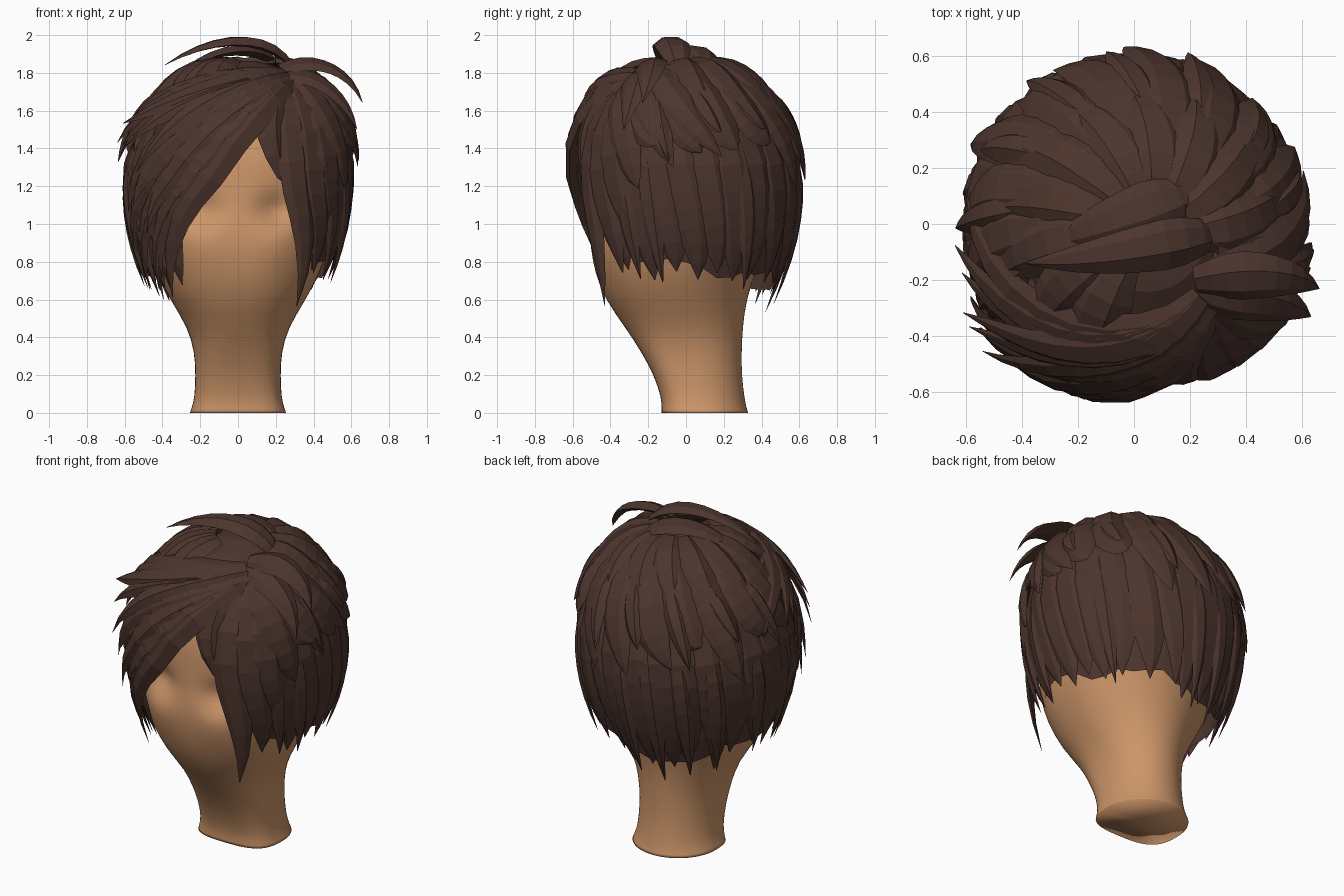
import bpy, bmesh, math, random
from mathutils import Vector

random.seed(4)
old = bpy.data.objects.get("Cube")
if old:
    bpy.data.objects.remove(old)


def material(name, rgb):
    m = bpy.data.materials.new(name)
    m.use_nodes = True
    m.diffuse_color = (*rgb, 1)
    bsdf = next(n for n in m.node_tree.nodes if n.type == 'BSDF_PRINCIPLED')
    bsdf.inputs["Base Color"].default_value = (*rgb, 1)
    bsdf.inputs["Roughness"].default_value = 0.8
    return m


HAIR = material("dark brown hair", (0.074, 0.036, 0.027))
SKIN = material("tan skin", (0.6, 0.3, 0.14))


def finish(bm, name, mat, smooth=False):
    bmesh.ops.recalc_face_normals(bm, faces=bm.faces)
    for f in bm.faces:
        f.smooth = smooth
    mesh = bpy.data.meshes.new(name)
    bm.to_mesh(mesh)
    bm.free()
    mesh.materials.append(mat)
    ob = bpy.data.objects.new(name, mesh)
    bpy.context.collection.objects.link(ob)
    return ob


def bridge(bm, a, b, closed=True):
    n = len(a)
    for i in range(n if closed else n - 1):
        j = (i + 1) % n
        bm.faces.new((a[i], a[j], b[j], b[i]))


def scalp(az, s, off=0.0):
    """Point over the scalp: s 0 = crown, 1 = widest level, 2 = hem."""
    a = math.radians(az)
    if s < 1:
        t = s * math.pi / 2
        r, z, shift = 0.575 * math.sin(t), 1.25 + 0.63 * math.cos(t), math.cos(t)
        lift = off * math.cos(t)
        r += off * math.sin(t)
    else:
        u = s - 1
        r, z, shift, lift = 0.575 * (1 - 0.18 * u * u) + off, 1.25 - 0.6 * u, 0, 0
    return Vector((r * math.cos(a) + 0.05 * shift,
                   r * math.sin(a) - 0.03 * shift, z + lift))


def bezier(pts, t):
    pts = [Vector(p) for p in pts]
    while len(pts) > 1:
        pts = [p.lerp(q, t) for p, q in zip(pts, pts[1:])]
    return pts[0]


SECTION = [(-1, 0), (-0.3, 1), (0.55, 0.8), (1, 0), (0, -0.5)]


def lock(bm, ctrl, width, thick=0.04, blunt=2.5, steps=8, free=False):
    """Tapered faceted strand along a curve (scalp coordinates unless free)."""
    path = [bezier(ctrl, i / steps) for i in range(steps + 1)]
    if not free:
        path = [scalp(*p) for p in path]
    rings = []
    for i, p in enumerate(path):
        t = i / steps
        tan = (path[min(i + 1, steps)] - path[max(i - 1, 0)]).normalized()
        out = Vector((p.x, p.y, max(p.z - 1.25, 0)))
        side = tan.cross(out).normalized()
        up = side.cross(tan)
        k = max(1 - t ** blunt, 0.02) * min(1, 0.55 + 1.6 * t)
        rings.append([bm.verts.new(p + side * (x * k * width / 2) + up * (y * thick * k))
                      for x, y in SECTION])
    for a, b in zip(rings, rings[1:]):
        bridge(bm, a, b)
    bm.faces.new(rings[0])
    bm.faces.new(rings[-1])


# Mannequin head: stacked rings (height, half width, front y, back y)
profile = [(0, .255, -.13, .33), (.03, .245, -.13, .32), (.08, .23, -.13, .31),
           (.2, .225, -.17, .295), (.32, .23, -.235, .295), (.45, .265, -.32, .30),
           (.6, .36, -.43, .32), (.75, .44, -.485, .37), (.87, .48, -.50, .42),
           (.95, .495, -.50, .445), (1.02, .5, -.50, .465), (1.08, .505, -.495, .48),
           (1.14, .505, -.49, .49), (1.2, .505, -.485, .5), (1.27, .505, -.48, .5),
           (1.35, .5, -.475, .5), (1.5, .45, -.43, .45), (1.62, .35, -.34, .36),
           (1.7, .22, -.22, .24), (1.73, .06, -.06, .08)]
bm = bmesh.new()
SEG = 48
rings = []
for z, w, front, back in profile:
    ring = []
    flat = 0.65 if z < 0.35 else 0.85
    mid = (front + back) / 2 if z > 0.3 else back - 0.25
    for i in range(SEG):
        a = 2 * math.pi * i / SEG
        c, s = math.cos(a), math.sin(a)
        if s < 0:
            x = w * math.copysign(abs(c) ** flat, c)
            y = mid + (front - mid) * abs(s) ** flat
            # Sunken eye sockets and full cheeks
            for ex in (-0.2, 0.2):
                y += 0.085 * math.exp(-((x - ex) / .08) ** 2 - ((z - 1.07) / .075) ** 2)
                y -= 0.03 * math.exp(-((x - ex) / .12) ** 2 - ((z - .92) / .09) ** 2)
        else:
            x, y = w * c, mid + (back - mid) * s
        ring.append(bm.verts.new((x, y, z)))
    rings.append(ring)
for a, b in zip(rings, rings[1:]):
    bridge(bm, a, b)
bm.faces.new(rings[-1])
base = bm.faces.new(rings[0])
crease = bm.edges.layers.float.new("crease_edge")
for e in base.edges:
    e[crease] = 1
head = finish(bm, "head", SKIN, True)
head.modifiers.new("Smooth", 'SUBSURF').levels = 1


def hem(az):
    return 1.8 if az < 20 else 1.9 if az < 80 else 2.0 if az < 150 else 1.88


# Under layer of hair, open at the face, with a wavy hem
bm = bmesh.new()
dome = [[bm.verts.new(scalp(a, s, -0.015)) for a in range(-60, 300, 10)]
        for s in (.06, .25, .45, .62, .72)]
for a, b in zip(dome, dome[1:]):
    bridge(bm, a, b)
bm.faces.new(dome[0])
azimuths = range(-50, 240, 10)
drops = [hem(a) - .72 + random.uniform(-.08, .01) for a in azimuths]
upper = dome[-1][1:len(azimuths) + 1]
for k in range(1, 6):
    lower = [bm.verts.new(scalp(a, .72 + d * k / 5, -0.02)) for a, d in zip(azimuths, drops)]
    bridge(bm, upper, lower, False)
    upper = lower
finish(bm, "hair_cap", HAIR)

# Long curtain of locks round the sides and back
bm = bmesh.new()
for az in range(-42, 228, 14):
    end = hem(az) + random.uniform(.0, .12)
    lean = random.uniform(0, 9)
    lock(bm, [(az - 6, .55, 0), (az - 2, 1.1, .01), (az + lean, 1.5, .005),
              (az + lean, end, -.01)], random.uniform(.2, .27), .035, 3.5)
for az in (-36, -22, 30, 85, 102, 120, 138, 165, 188, 202, 216):
    lock(bm, [(az, .8, 0), (az + 4, 1.3, .03), (az + 8, hem(az) + random.uniform(.08, .2), .02)],
         .15, .035, 2.5)
finish(bm, "curtain_locks", HAIR)

# Middle layer swirling from the crown, with lifted tips
bm = bmesh.new()
for az in range(-30, 200, 21):
    j = random.uniform(-4, 4)
    lock(bm, [(az + j, .28, .01), (az + 4, .7, .03), (az + 12, .82, .03),
              (az + 18 + j, random.uniform(.82, 1.1), random.uniform(.04, .08))], .24, .045, 3)
for az in range(-20, 200, 27):
    lock(bm, [(az, .5, .02), (az + 8, .75, .04), (az + 12, random.uniform(.75, .95), .07)],
         .15, .045, 2.5)
finish(bm, "middle_locks", HAIR)

# Short locks radiating from the crown
bm = bmesh.new()
for az in range(0, 240, 26):
    lock(bm, [(az, .16, .0), (az + 8, .45, .04), (az + 18, random.uniform(.62, .78), .03)],
         .22, .045, 3)
finish(bm, "crown_locks", HAIR)

# Fringe swept from the parting: end angle, end level, lift, width
bm = bmesh.new()
lock(bm, [(-60, .5, -.02), (-112, .55, .0), (-132, 1.0, .0), (-142, 1.75, -.02)], .32, .03, 4, 10)
for az, s, lift, w in [(-133, 2.06, .05, .21), (-138, 1.88, .05, .22), (-143, 2.0, .05, .2),
                       (-152, 1.85, .04, .22), (-158, 2.0, .03, .2), (-168, 1.85, .02, .22),
                       (-138, 1.5, .1, .2), (-146, 1.25, .1, .22), (-156, 1.3, .07, .24)]:
    lock(bm, [(-50, .42, .01), (-89 + (az + 133) * .5, .5, .05), (az + 3, s * .64, .04),
              (az, s, lift)], w, .04, 2.8, 10)
for az, s, lift, w in [(-140, .98, .13, .2), (-149, .86, .14, .2), (-154, .77, .17, .2),
                       (-165, .85, .09, .22), (-174, .84, .1, .22), (-190, .85, .06, .22)]:
    lock(bm, [(-50, .36, .01), (-90 + (az + 136) * .5, .42, .04), (az + 14, .65, .06),
              (az, s, lift)], w, .045, 2.5, 10)
finish(bm, "swept_fringe", HAIR)

# Locks on the other side of the parting, framing the face
bm = bmesh.new()
for path, w in [([(-56, .42, .0), (-78, .55, .01), (-80, .8, .01), (-60, 1.1, .0)], .2),
                ([(-52, .42, .0), (-72, .8, .0), (-46, 1.35, .02), (-54, 2.14, .09)], .22),
                ([(-46, .42, .01), (-54, .9, .02), (-40, 1.4, .03), (-40, 1.85, .02)], .25),
                ([(-40, .42, .01), (-42, .9, .04), (-34, 1.2, .03), (-32, 1.5, .02)], .24),
                ([(-42, .4, .02), (-36, .7, .05), (-28, .9, .05), (-24, 1.1, .05)], .22),
                ([(-36, .36, .02), (-22, .6, .05), (-12, .8, .05), (-6, .95, .06)], .22),
                ([(-30, .3, .02), (-8, .55, .05), (6, .75, .05), (18, .9, .06)], .22)]:
    lock(bm, path, w, .04, 2.8)
finish(bm, "face_framing_locks", HAIR)

# Loose locks standing off the top
bm = bmesh.new()
for path, w in [([(.28, -.04, 1.83), (.16, -.06, 2.0), (-.12, -.13, 2.0), (-.39, -.14, 1.84)], .19),
                ([(.2, .1, 1.84), (.08, .06, 1.95), (-.15, -.02, 1.93), (-.32, -.08, 1.78)], .22),
                ([(.22, -.2, 1.82), (.38, -.17, 1.87), (.58, -.18, 1.83), (.66, -.23, 1.64)], .19),
                ([(.22, -.24, 1.78), (.38, -.25, 1.8), (.56, -.28, 1.7), (.63, -.33, 1.5)], .19)]:
    lock(bm, path, w, .04, 2.8, 9, True)
finish(bm, "loose_top_locks", HAIR)
